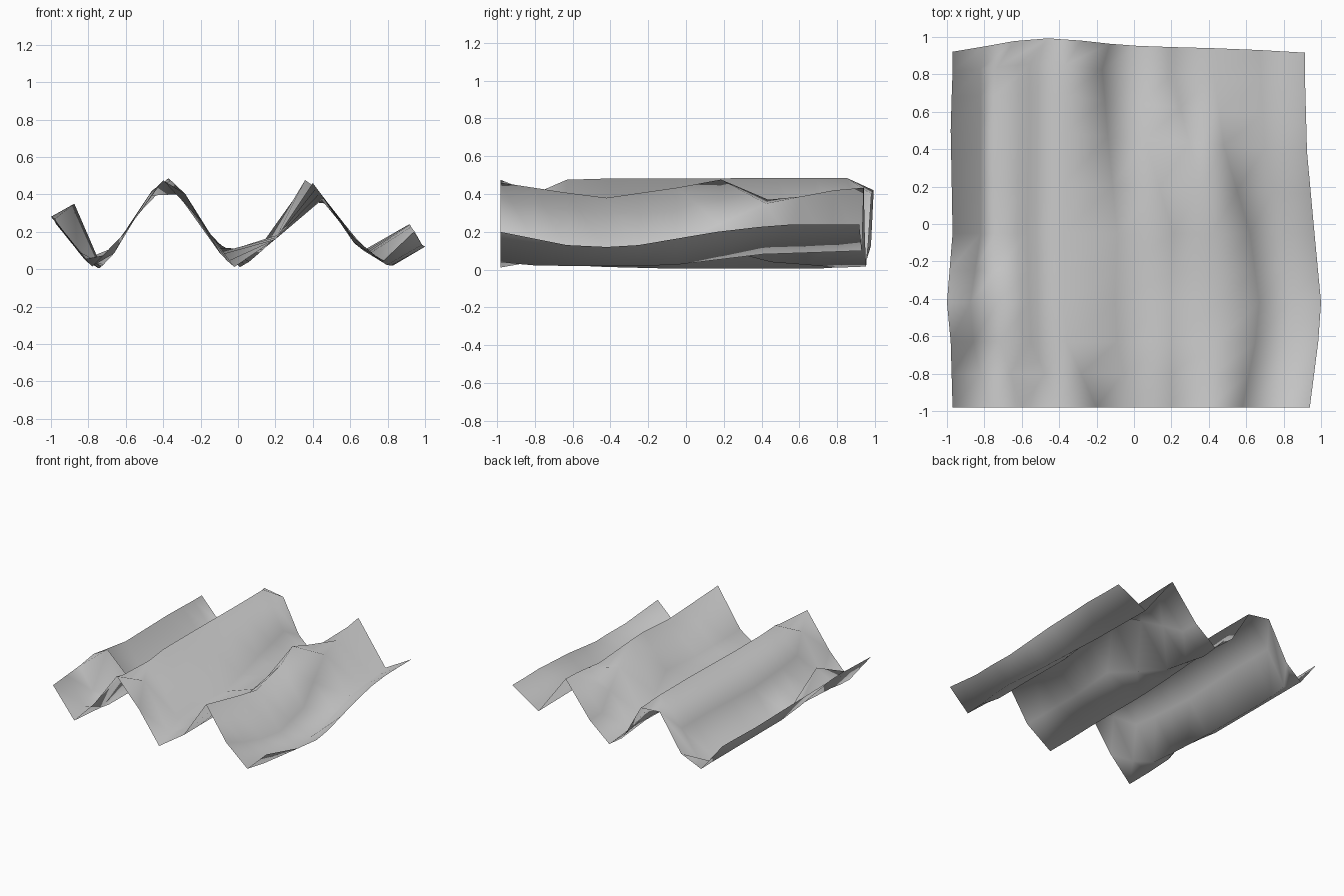
import bpy
import math


def lerp_table(table, t):
    """Piecewise linear lookup in a list of (key, value)."""
    if t <= table[0][0]:
        return table[0][1]
    for (a, va), (b, vb) in zip(table, table[1:]):
        if t <= b:
            return va + (vb - va) * (t - a) / (b - a)
    return table[-1][1]


# Wave height across the sheet
WAVE = [(-.9, .14), (-.85, .08), (-.78, .015), (-.74, .005), (-.67, .07), (-.6, .2),
        (-.46, .42), (-.4, .475), (-.37, .485), (-.28, .4), (-.2, .26), (-.1, .09),
        (-.03, .015), (0, .005), (.06, .04), (.13, .1), (.2, .16), (.295, .37),
        (.35, .48), (.4, .46), (.46, .38), (.62, .14), (.67, .1), (.8, .02)]

# Column positions at a few stations, front to back
STATIONS = [
    (-.98, (-.97, -.78, -.6, -.4, -.2, -.02, .2, .4, .58, .77, .94)),
    (-.63, (-.98, -.86, -.72, -.55, -.36, -.09, .2, .44, .65, .82, .985)),
    (-.42, (-1, -.875, -.73, -.56, -.38, -.1, .2, .46, .67, .83, 1)),
    (-.05, (-.97, -.82, -.74, -.57, -.38, -.09, .21, .42, .62, .79, .965)),
    (.38, (-.98, -.82, -.75, -.56, -.37, -.14, .06, .295, .48, .7, .925)),
    (.74, (-.97, -.82, -.73, -.56, -.37, -.17, .01, .2, .43, .68, .915)),
    (.91, (-.97, -.8, -.64, -.46, -.28, -.13, .02, .2, .42, .67, .915)),
]
ROWS = (-.98, -.8, -.63, -.42, -.25, -.05, .16, .38, .56, .74, .91)

# Heights of the two free side edges and the raised fold beside the left one
LEFT_EDGE = [(-.98, .25), (-.42, .28), (-.05, .25), (.91, .25)]
RIGHT_EDGE = [(-.98, .2), (-.63, .13), (-.42, .12), (-.25, .13), (.16, .2), (.5, .24)]
FOLD = [(-.63, .1), (-.42, .35), (-.25, .1)]

verts = []
for y in ROWS:
    for c in range(11):
        x = lerp_table([(k, row[c]) for k, row in STATIONS], y)
        z = lerp_table(WAVE, x)
        if c == 0:
            z = lerp_table(LEFT_EDGE, y)
        elif c == 10:
            z = lerp_table(RIGHT_EDGE, y)
        elif c == 1 and -.7 < y < -.2:
            z = lerp_table(FOLD, y)
        # rows bow backwards towards the rear left
        bow = .06 * math.exp(-((x + .5) / .35) ** 2) + .04 * (1 - x * x)
        tilt = .06 * (1 - x) * math.sin(math.pi * max(y, 0) / .91)
        verts.append((x, y + max(y, 0) * bow + tilt, z))

faces = [(r * 11 + c, r * 11 + c + 1, r * 11 + c + 12, r * 11 + c + 11)
         for r in range(10) for c in range(10)]

# Rippled sheet
mesh = bpy.data.meshes.new("wavy_sheet")
mesh.from_pydata(verts, [], faces)
mesh.update()
mesh.shade_smooth()
sheet = bpy.data.objects.new("wavy_sheet", mesh)
bpy.context.collection.objects.link(sheet)
